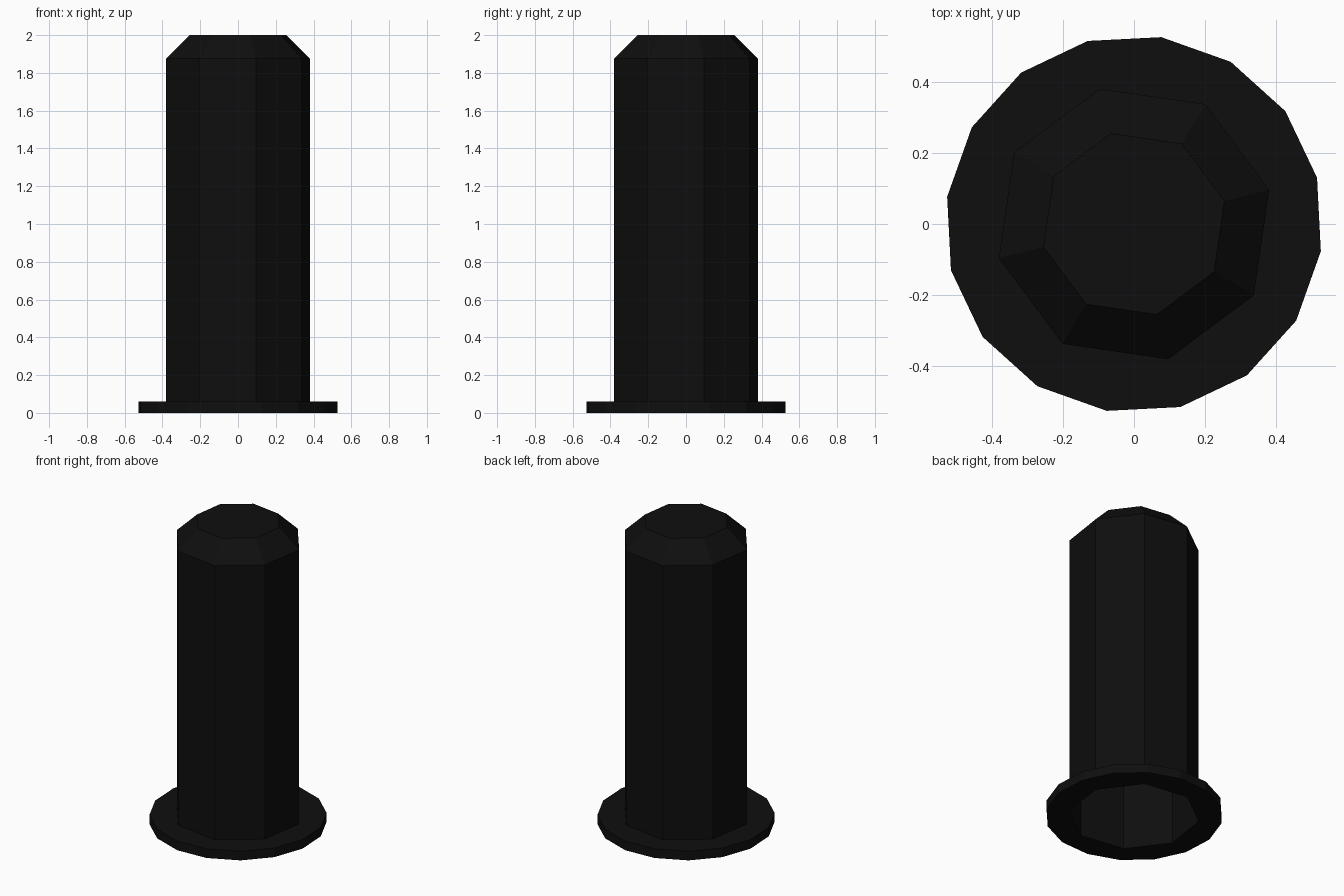
import bpy, bmesh, math

if "Cube" in bpy.data.objects:
    bpy.data.objects.remove(bpy.data.objects["Cube"])

PHASE = math.radians(14.2)   # twist of all the polygons

black = bpy.data.materials.new("matte black")
black.diffuse_color = (0.0045, 0.0045, 0.0045, 1)
black.use_nodes = True
black.node_tree.nodes["Principled BSDF"].inputs["Base Color"].default_value = black.diffuse_color


def ring(bm, sides, radius, z):
    return [bm.verts.new((radius * math.cos(PHASE + i * math.tau / sides),
                          radius * math.sin(PHASE + i * math.tau / sides), z))
            for i in range(sides)]


def bridge(bm, low, high):
    n = len(low)
    for i in range(n):
        j = (i + 1) % n
        bm.faces.new((low[i], low[j], high[j], high[i]))


def finish(bm, name):
    mesh = bpy.data.meshes.new(name)
    bm.to_mesh(mesh)
    bm.free()
    mesh.materials.append(black)
    obj = bpy.data.objects.new(name, mesh)
    bpy.context.collection.objects.link(obj)


# Eight-sided thin-walled tube, open below, with a chamfered cap
bm = bmesh.new()
rings = [ring(bm, 8, r, z) for r, z in ((0.393, 0), (0.393, 1.875), (0.263, 2.0))]
for low, high in zip(rings, rings[1:]):
    bridge(bm, low, high)
bm.faces.new(rings[-1])
finish(bm, "tube_body")

# Sixteen-sided flange around the open end
bm = bmesh.new()
levels = []
for z in (0, 0.06):
    outer, inner = ring(bm, 16, 0.532, z), ring(bm, 8, 0.393, z)
    for i in range(8):
        j = (i + 1) % 8
        face = [outer[2 * i], outer[2 * i + 1], outer[(2 * i + 2) % 16], inner[j], inner[i]]
        bm.faces.new(face if z else face[::-1])
    levels.append(outer)
bridge(bm, *levels)
finish(bm, "base_flange")
